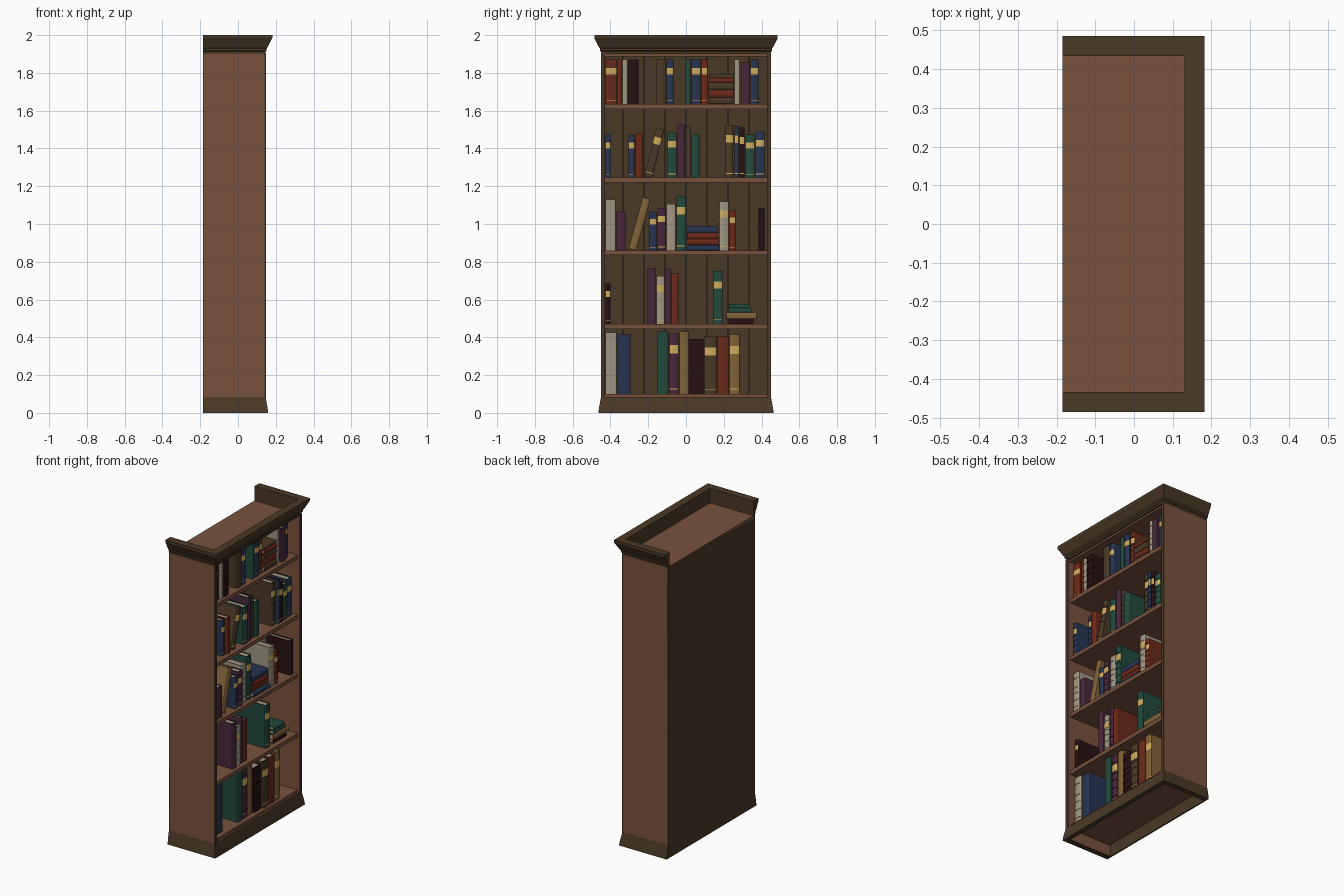
import bpy, bmesh, math, random
from mathutils import Matrix, Vector

if "Cube" in bpy.data.objects:
    bpy.data.objects.remove(bpy.data.objects["Cube"])

random.seed(4)
COLOURS = {
    "wood": (.19, .085, .048), "dark_wood": (.07, .041, .02),
    "navy": (.02, .035, .085), "red": (.15, .022, .009),
    "green": (.016, .068, .045), "plum": (.065, .02, .045),
    "ochre": (.22, .125, .04), "maroon": (.02, .005, .006),
    "cream": (.36, .31, .23), "gold": (.62, .41, .11),
}
MATS = {}
for n, c in COLOURS.items():
    MATS[n] = bpy.data.materials.new(n)
    MATS[n].diffuse_color = (*c, 1)


def finish(bm, name, mats, matrix=None):
    bmesh.ops.recalc_face_normals(bm, faces=bm.faces)
    me = bpy.data.meshes.new(name)
    bm.to_mesh(me)
    bm.free()
    for m in mats:
        me.materials.append(MATS[m])
    ob = bpy.data.objects.new(name, me)
    bpy.context.collection.objects.link(ob)
    if matrix is not None:
        ob.matrix_world = matrix
    return ob


def prism(bm, pts, z0, z1, mat=0):
    """Closed xy outline extruded from z0 to z1."""
    lo = [bm.verts.new((x, y, z0)) for x, y in pts]
    hi = [bm.verts.new((x, y, z1)) for x, y in pts]
    n = len(pts)
    faces = [bm.faces.new(lo[::-1]), bm.faces.new(hi)]
    faces += [bm.faces.new((lo[i], lo[(i + 1) % n], hi[(i + 1) % n], hi[i])) for i in range(n)]
    for f in faces:
        f.material_index = mat


def rect(x0, x1, y0, y1):
    return [(x0, y0), (x1, y0), (x1, y1), (x0, y1)]


def box(name, mat, x0, x1, y0, y1, z0, z1):
    bm = bmesh.new()
    prism(bm, rect(x0, x1, y0, y1), z0, z1)
    return finish(bm, name, [mat])


def moulding(name, profile):
    """Sweep an (offset, z) profile round both sides and the open face, mitred."""
    bm = bmesh.new()
    rings = []
    for corner in range(4):
        s = -1 if corner < 2 else 1
        ring = []
        for d, z in profile:
            x = -.185 if corner in (0, 3) else .13 + d
            ring.append(bm.verts.new((x, s * (.434 + d), z)))
        rings.append(ring)
    n = len(profile)
    for a, b in zip(rings, rings[1:]):
        for i in range(n):
            j = (i + 1) % n
            bm.faces.new((a[i], a[j], b[j], b[i]))
    bm.faces.new(rings[0])
    bm.faces.new(rings[-1])
    return finish(bm, name, ["dark_wood"])


# Case: sides, dark front stiles, back sheet and planks
for s, side in ((-1, "left"), (1, "right")):
    ya, yb = sorted((s * .428, s * .449))
    box(side + "_side", "wood", -.183, .141, ya, yb, .002, 1.905)
    box(side + "_stile", "dark_wood", .141, .149, ya, yb, .05, 1.905)
box("back_sheet", "dark_wood", -.185, -.176, -.449, .449, 0, 1.905)
for i in range(8):
    y = -.444 + i * .111
    box("back_plank", "dark_wood", -.176, -.166, max(y + .002, -.428), min(y + .109, .428), .09, 1.9)
box("top_board", "wood", -.185, .135, -.436, .436, 1.888, 1.906)

# Crown and plinth
moulding("crown", [(0, 1.9), (.016, 1.9), (.016, 1.912), (.022, 1.918), (.022, 1.93), (.028, 1.937),
                   (.034, 1.95), (.048, 1.978), (.0515, 1.984), (.0515, 2), (0, 2)])
moulding("plinth", [(0, 0), (.03, 0), (.026, .03), (.019, .068), (.016, .083), (0, .083)])

# Shelves
SHELF = [.1, .47, .86, 1.245, 1.635]
for z in SHELF:
    box("shelf", "wood", -.17, .13, -.429, .429, z - .025, z)


def book(colour, t, h, d, matrix, label=False, bands=False):
    """Spine faces +x, thickness along y, height along z."""
    bm = bmesh.new()
    bulge, b = min(.008, t * .2), .003

    def arc(grow=0):
        return [(bulge * math.sin(math.pi * k / 6) + grow,
                 -(t / 2 + grow * .4) * math.cos(math.pi * k / 6)) for k in range(7)]
    # wrapped cover
    prism(bm, [(-d, -t / 2)] + arc() + [(-d, t / 2), (-d, t / 2 - b), (-.003, t / 2 - b),
                                       (-.003, b - t / 2), (-d, b - t / 2)], 0, h)
    # page block
    prism(bm, rect(-d + .004, -.003, -t / 2 + b, t / 2 - b), .004, h - .005, 1)
    # gold label and foot line
    if label:
        for a, c in ((.67, .81), (.075, .09)):
            prism(bm, arc(.0012), h * a, h * c, 2)
    # raised spine bands
    if bands:
        for k in (.15, .32, .49, .63, .86):
            prism(bm, arc(.0025), h * k - .003, h * k + .003)
    finish(bm, colour + "_book", [colour, "cream", "gold"], matrix)


def front():
    return random.uniform(.09, .108)


# Upright books per shelf: colour, y start, y end, height, style (l label, b bands)
ROWS = [
    [("cream", -.425, -.367, .325, "b"), ("navy", -.362, -.294, .315, ""), ("green", -.15, -.093, .33, ""),
     ("plum", -.087, -.04, .32, "lb"), ("ochre", -.034, .013, .33, ""), ("maroon", .019, .092, .29, "b"),
     ("dark_wood", .098, .161, .305, "lb"), ("red", .167, .225, .305, ""), ("ochre", .23, .283, .315, "l")],
    [("maroon", -.425, -.399, .215, "l"), ("plum", -.204, -.161, .295, ""), ("cream", -.156, -.114, .255, "lb"),
     ("plum", -.108, -.082, .295, "b"), ("red", -.077, -.04, .27, ""), ("green", .146, .193, .28, "l")],
    [("cream", -.425, -.373, .27, "b"), ("plum", -.367, -.32, .205, ""), ("navy", -.193, -.156, .205, "l"),
     ("plum", -.15, -.108, .225, "lb"), ("cream", -.103, -.055, .245, "b"), ("green", -.05, -.003, .285, "lb"),
     ("cream", .177, .225, .26, "lb"), ("red", .23, .262, .215, "lb"), ("maroon", .384, .415, .225, "")],
    [("navy", -.426, -.399, .23, "lb"), ("navy", -.304, -.272, .23, "lb"), ("red", -.267, -.23, .235, ""),
     ("green", -.098, -.05, .24, "l"), ("plum", -.045, -.008, .285, ""), ("dark_wood", 0, .024, .27, "b"),
     ("green", .03, .071, .23, ""), ("dark_wood", .209, .25, .28, "lb"), ("navy", .257, .278, .275, "lb"),
     ("maroon", .283, .31, .265, "lb"), ("green", .315, .362, .23, "lb"), ("navy", .368, .415, .245, "l")],
    [("red", -.425, -.367, .235, "l"), ("red", -.362, -.341, .235, ""), ("cream", -.336, -.31, .235, "b"),
     ("maroon", -.304, -.251, .235, "b"), ("dark_wood", -.16, -.108, .235, ""), ("navy", -.103, -.066, .235, "l"),
     ("green", -.003, .024, .235, ""), ("navy", .03, .077, .235, "l"), ("red", .082, .114, .235, "lb"),
     ("cream", .257, .284, .235, "b"), ("plum", .294, .336, .22, ""), ("navy", .341, .384, .235, "l")],
]
for z, row in zip(SHELF, ROWS):
    for colour, y0, y1, h, style in row:
        book(colour, y1 - y0, h, min(.23, max(.17, h * .72)),
             Matrix.Translation((front(), (y0 + y1) / 2, z)), "l" in style, "b" in style)

# Leaning books
for colour, y, z, t, h, deg, label in (("ochre", -.283, .86, .042, .28, 15.5, False),
                                       ("dark_wood", -.199, 1.245, .042, .265, 14, True)):
    a = math.radians(deg)
    book(colour, t, h, .19, Matrix.Translation((front(), y, z + t / 2 * math.sin(a)))
         @ Matrix.Rotation(-a, 4, 'X'), label, label)

# Flat stacks, bottom to top: colour, y start, y end, thickness
STACKS = {
    .47: [("maroon", .225, .357, .027), ("ochre", .214, .373, .035),
          ("green", .225, .346, .022), ("green", .23, .336, .022)],
    .86: [("navy", .003, .174, .03), ("red", .003, .172, .031),
          ("red", .005, .17, .031), ("navy", .003, .167, .038)],
    1.635: [("dark_wood", .122, .25, .035), ("red", .12, .254, .04),
            ("dark_wood", .12, .254, .04), ("red", .124, .252, .022), ("dark_wood", .124, .252, .022)],
}
for z, stack in STACKS.items():
    for colour, y0, y1, t in stack:
        book(colour, t, y1 - y0, .16, Matrix.Translation((front(), y0, z + t / 2))
             @ Matrix.Rotation(-math.pi / 2, 4, 'X'))
        z += t

for m in bpy.data.materials:
    if m.users and not m.is_grease_pencil:
        m.use_nodes = True
        m.node_tree.nodes["Principled BSDF"].inputs["Base Color"].default_value = m.diffuse_color
